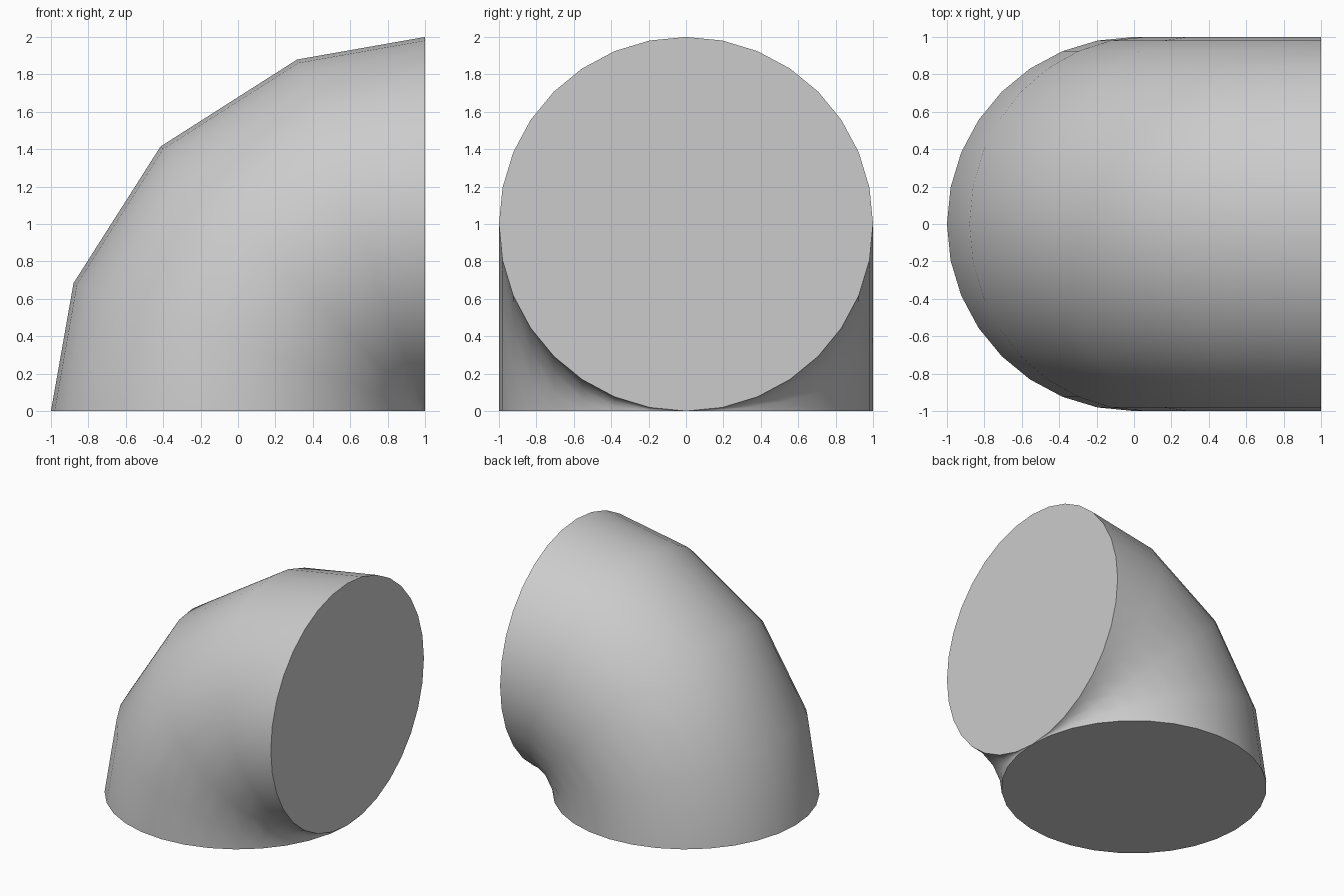
import bpy, bmesh
from math import sin, cos, pi, radians

if "Cube" in bpy.data.objects:
    bpy.data.objects.remove(bpy.data.objects["Cube"])

SIDES = 32
BEND_ANGLES = (0, 20, 45, 70, 90)
PIVOT_X = 1.0      # bend pivots about the inner corner where both mouths touch
BEND_R = 1.0
PIPE_R = 1.0

bm = bmesh.new()


def ring(angle):
    """Circular section of the pipe at a given bend angle."""
    a = radians(angle)
    verts = []
    for i in range(SIDES):
        t = 2 * pi * i / SIDES
        r = BEND_R + PIPE_R * cos(t)
        verts.append(bm.verts.new((PIVOT_X - r * cos(a), PIPE_R * sin(t), r * sin(a))))
    return verts


# Curved wall
rings = [ring(a) for a in BEND_ANGLES]
for a, b in zip(rings, rings[1:]):
    for i in range(SIDES):
        j = (i + 1) % SIDES
        bm.faces.new((a[i], a[j], b[j], b[i]))

# Flat end caps
bm.faces.new(rings[0][::-1])
bm.faces.new(rings[-1])

# Sections all meet at the inner corner
bmesh.ops.remove_doubles(bm, verts=bm.verts[:], dist=1e-4)
bmesh.ops.recalc_face_normals(bm, faces=bm.faces[:])
if bm.calc_volume(signed=True) < 0:
    bmesh.ops.reverse_faces(bm, faces=bm.faces[:])

mesh = bpy.data.meshes.new("pipe_elbow")
bm.to_mesh(mesh)
bm.free()
elbow = bpy.data.objects.new("pipe_elbow", mesh)
bpy.context.collection.objects.link(elbow)

# Smooth wall, crisp mouths
bpy.context.view_layer.objects.active = elbow
elbow.select_set(True)
bpy.ops.object.shade_smooth_by_angle(angle=radians(40))
